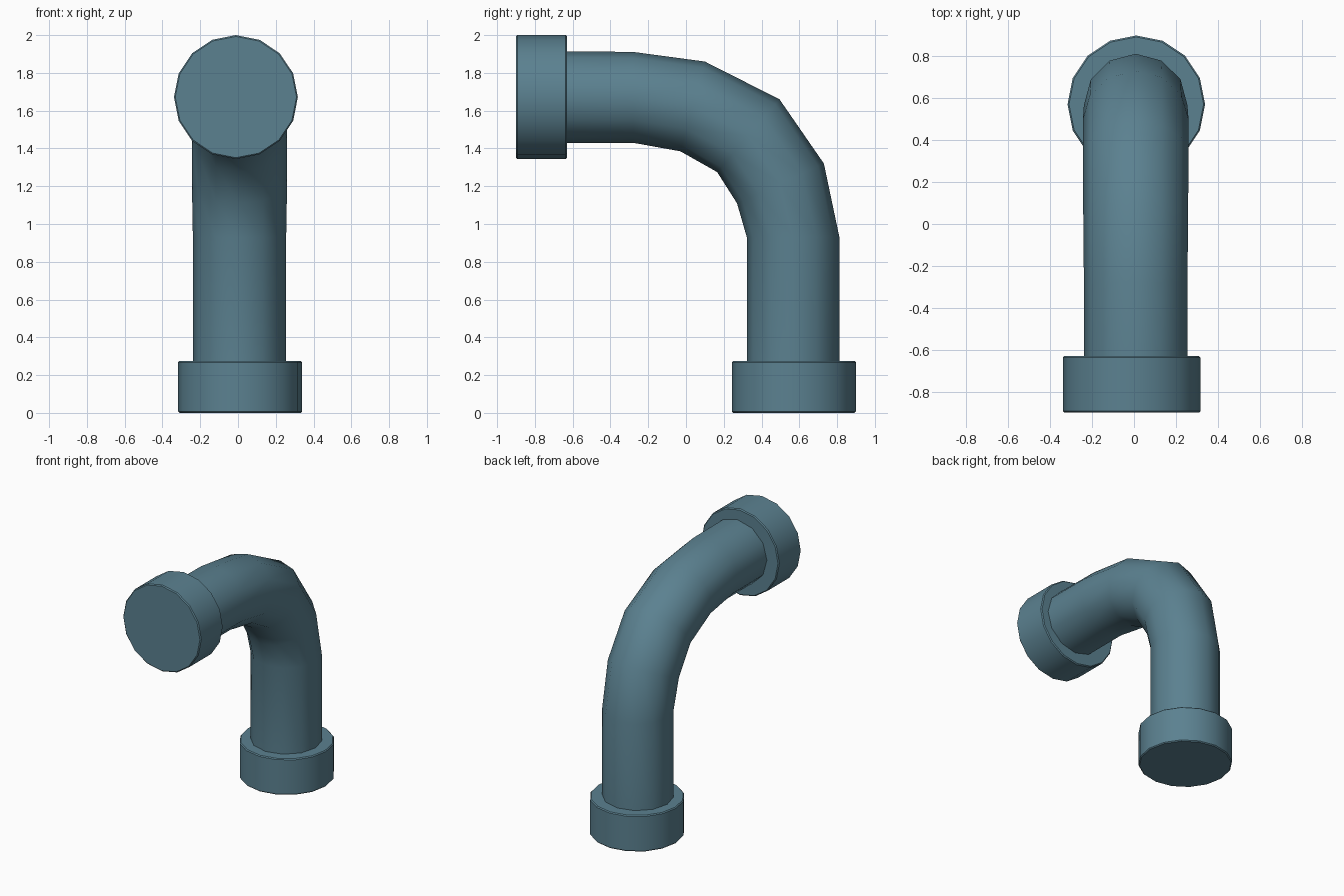
import bpy, bmesh, math
from mathutils import Vector

if "Cube" in bpy.data.objects:
    bpy.data.objects.remove(bpy.data.objects["Cube"])

steel = bpy.data.materials.new("blue_grey")
steel.diffuse_color = (0.105, 0.22, 0.28, 1)
steel.use_nodes = True
steel.node_tree.nodes["Principled BSDF"].inputs["Base Color"].default_value = steel.diffuse_color


def loft(name, rings, sides, x):
    """Skin closed rings; each ring is (outer yz, inner yz, half width in x)."""
    bm = bmesh.new()
    loops = []
    for outer, inner, rx in rings:
        a, b = Vector((x, *outer)), Vector((x, *inner))
        mid, half = (a + b) / 2, (a - b) / 2
        angles = [2 * math.pi * i / sides for i in range(sides)]
        loops.append([bm.verts.new(mid + half * math.cos(t) + Vector((rx * math.sin(t), 0, 0)))
                      for t in angles])
    for lo, hi in zip(loops, loops[1:]):
        for i in range(sides):
            j = (i + 1) % sides
            bm.faces.new((lo[i], lo[j], hi[j], hi[i]))
    bm.faces.new(loops[0])
    bm.faces.new(loops[-1])
    bmesh.ops.recalc_face_normals(bm, faces=bm.faces)
    mesh = bpy.data.meshes.new(name)
    bm.to_mesh(mesh)
    bm.free()
    mesh.materials.append(steel)
    obj = bpy.data.objects.new(name, mesh)
    bpy.context.collection.objects.link(obj)
    bpy.ops.object.select_all(action='DESELECT')
    obj.select_set(True)
    bpy.context.view_layer.objects.active = obj
    bpy.ops.object.shade_smooth_by_angle(angle=math.radians(40))


# Bent pipe: vertical run, elbow, horizontal run
pipe = [
    ((0.812, 0.20), (0.322, 0.20), 0.247),
    ((0.812, 0.93), (0.322, 0.93), 0.247),
    ((0.73, 1.32), (0.27, 1.11), 0.252),
    ((0.495, 1.66), (0.165, 1.275), 0.252),
    ((0.10, 1.86), (-0.03, 1.385), 0.25),
    ((-0.28, 1.911), (-0.28, 1.43), 0.247),
    ((-0.70, 1.915), (-0.70, 1.43), 0.247),
]
loft("bent_pipe", pipe, 12, 0.008)

# End collars with a tiny chamfer on both rims
R, C = 0.328, 0.007
bottom = [(0, R - C), (C, R), (0.275 - C, R), (0.275, R - C)]
loft("bottom_collar", [((0.571 + r, z), (0.571 - r, z), r) for z, r in bottom], 16, 0.011)
top = [(-0.9, R - C), (-0.9 + C, R), (-0.63 - C, R), (-0.63, R - C)]
loft("top_collar", [((y, 1.672 + r), (y, 1.672 - r), r) for y, r in top], 16, -0.011)
